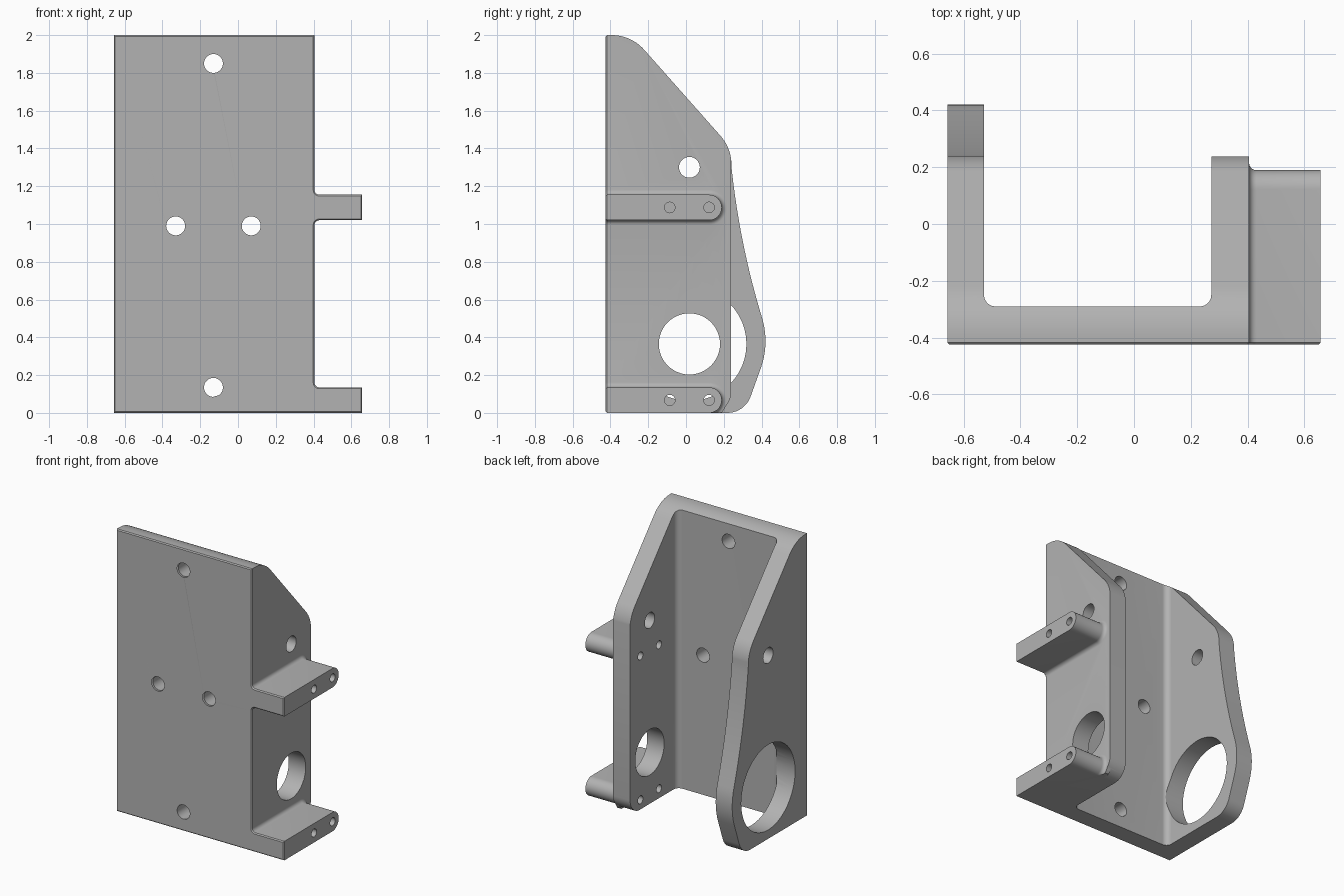
import bpy, bmesh
from math import sin, cos, tan, pi, radians
from mathutils import Vector, Matrix

if "Cube" in bpy.data.objects:
    bpy.data.objects.remove(bpy.data.objects["Cube"])

FRONT, SIDE, HEIGHT = -0.425, 0.657, 2.0
WALL, ARM_R, FILLET = 0.405, 0.0675, 0.026

grey = bpy.data.materials.new("machined grey")
grey.use_nodes = True
grey.diffuse_color = (0.45, 0.45, 0.45, 1)
grey.node_tree.nodes["Principled BSDF"].inputs["Base Color"].default_value = (0.45, 0.45, 0.45, 1)


def make(name, bm):
    bmesh.ops.recalc_face_normals(bm, faces=bm.faces)
    mesh = bpy.data.meshes.new(name)
    bm.to_mesh(mesh)
    bm.free()
    mesh.materials.append(grey)
    obj = bpy.data.objects.new(name, mesh)
    bpy.context.collection.objects.link(obj)
    return obj


def loft(name, rings):
    """Skin a list of equal length closed rings and cap both ends."""
    bm = bmesh.new()
    rows = [[bm.verts.new(p) for p in ring] for ring in rings]
    n = len(rows[0])
    for a, b in zip(rows, rows[1:]):
        for i in range(n):
            j = (i + 1) % n
            bm.faces.new((a[i], a[j], b[j], b[i]))
    bm.faces.new(rows[0])
    bm.faces.new(rows[-1])
    return make(name, bm)


def rounded(corners, steps=10):
    """Polygon from (u, v, radius) corners, with arcs at the radii."""
    out = []
    for i, (u, v, r) in enumerate(corners):
        p = Vector((u, v))
        if not r:
            out.append(p)
            continue
        a = (Vector(corners[i - 1][:2]) - p).normalized()
        b = (Vector(corners[(i + 1) % len(corners)][:2]) - p).normalized()
        half = a.angle(b) / 2
        centre = p + (a + b).normalized() * (r / sin(half))
        start = p + a * (r / tan(half)) - centre
        sweep = start.angle_signed(p + b * (r / tan(half)) - centre)
        for k in range(steps + 1):
            out.append(centre + Matrix.Rotation(-sweep * k / steps, 2) @ start)
    return out


def along_x(name, pts, x0, x1):
    return loft(name, [[(x, p[0], p[1]) for p in pts] for x in (x0, x1)])


def boolean(target, tool, operation):
    mod = target.modifiers.new("cut", "BOOLEAN")
    mod.operation, mod.object, mod.solver = operation, tool, "EXACT"
    bpy.context.view_layer.objects.active = target
    bpy.ops.object.modifier_apply(modifier=mod.name)
    bpy.data.objects.remove(tool)


def drill(target, centre, r, depth, axis, r_end=None):
    bm = bmesh.new()
    turn = Matrix.Rotation(radians(90), 4, "Y" if axis == "X" else "X")
    bmesh.ops.create_cone(bm, cap_ends=True, segments=48, radius1=r,
                          radius2=r if r_end is None else r_end, depth=depth,
                          matrix=Matrix.Translation(centre) @ turn)
    boolean(target, make("drill", bm), "DIFFERENCE")


# Channel: back plate with two side walls
channel = rounded([(-SIDE, FRONT, 0), (WALL, FRONT, 0), (WALL, 0.238, 0), (0.272, 0.238, 0),
                   (0.272, -0.29, 0.04), (-0.528, -0.29, 0.04), (-0.528, 0.6, 0), (-SIDE, 0.6, 0)])
bracket = loft("bracket", [[(p[0], p[1], z) for p in channel] for z in (0, HEIGHT)])

# Side silhouette, with a gently hollow curve down the back
upper = rounded([(FRONT, 0, 0), (FRONT, HEIGHT, 0), (-0.29, HEIGHT, 0.23),
                 (0.233, 1.41, 0.23), (0.243, 1.3, 0)])[:-1]
p0, p1, p2 = Vector((0.24, 1.31)), Vector((0.282, 0.9)), Vector((0.402, 0.505))
hollow = [p0 * (1 - t) ** 2 + p1 * 2 * t * (1 - t) + p2 * t * t for t in (k / 16 for k in range(17))]
lower = rounded([(0.402, 0.505, 0), (0.443, 0.368, 0.42), (0.311, 0, 0.13), (FRONT, 0, 0)])[1:-1]
boolean(bracket, along_x("silhouette", upper + hollow + lower, -1, 1), "INTERSECT")

# Rounded lower corner of the shorter wall
corner = [(0.13 + 0.108 * cos(a), 0.108 + 0.108 * sin(a)) for a in (-pi / 2 * k / 12 for k in range(13))]
boolean(bracket, along_x("corner", corner + [(0.13, -0.1), (0.3, -0.1), (0.3, 0.108)], 0.2, 0.5), "DIFFERENCE")


# Two round-ended arms, each blended into the wall
def arm_ring(x, z, d):
    r = ARM_R + d
    arc = [(0.122 + r * cos(a), z + r * sin(a)) for a in (pi / 2 - pi * k / 20 for k in range(21))]
    pts = [(FRONT, z + r)] + arc + [(FRONT, z - r)]
    return [(x, y, max(h, 0)) for y, h in pts]


ARM_Z = (ARM_R, 1.0875)
for z in ARM_Z:
    rings = [arm_ring(WALL - 0.03, z, FILLET)]
    for k in range(6):
        t = pi / 2 * k / 5
        rings.append(arm_ring(WALL + FILLET * (1 - cos(t)), z, FILLET * (1 - sin(t))))
    boolean(bracket, loft("arm", rings + [arm_ring(SIDE, z, 0)]), "UNION")

# Fine chamfer round the front face
bm = bmesh.new()
bm.from_mesh(bracket.data)
bmesh.ops.remove_doubles(bm, verts=bm.verts, dist=0.0002)
bmesh.ops.dissolve_limit(bm, angle_limit=radians(0.5), verts=bm.verts, edges=bm.edges)
bm.normal_update()
rim = [e for e in bm.edges if all(abs(v.co.y - FRONT) < 0.0005 for v in e.verts)
       and len(e.link_faces) == 2 and sum(f.normal.y < -0.99 for f in e.link_faces) == 1]
bmesh.ops.bevel(bm, geom=rim, offset=0.007, segments=1, affect="EDGES", clamp_overlap=False)
bm.to_mesh(bracket.data)
bm.free()

# Mounting holes through the plate, with a fine countersink
for x, z in ((-0.13, 1.85), (-0.13, 0.135), (-0.33, 0.99), (0.07, 0.99)):
    drill(bracket, (x, FRONT, z), 0.05, 0.5, "Y")
    drill(bracket, (x, FRONT, z), 0.064, 0.028, "Y", 0.036)

# Bearing and cross holes through the walls
drill(bracket, (-SIDE, 0.018, 0.365), 0.302, 0.6, "X")
drill(bracket, (WALL, 0.018, 0.365), 0.162, 0.6, "X")
drill(bracket, (0, 0.018, 1.3), 0.055, 3, "X")

# Pin holes through the arms
for z in ARM_Z:
    for y in (-0.086, 0.122):
        drill(bracket, (WALL, y, z), 0.028, 0.8, "X")

bpy.ops.object.select_all(action="DESELECT")
bracket.select_set(True)
bpy.context.view_layer.objects.active = bracket
bpy.ops.object.shade_smooth_by_angle(angle=radians(28))
